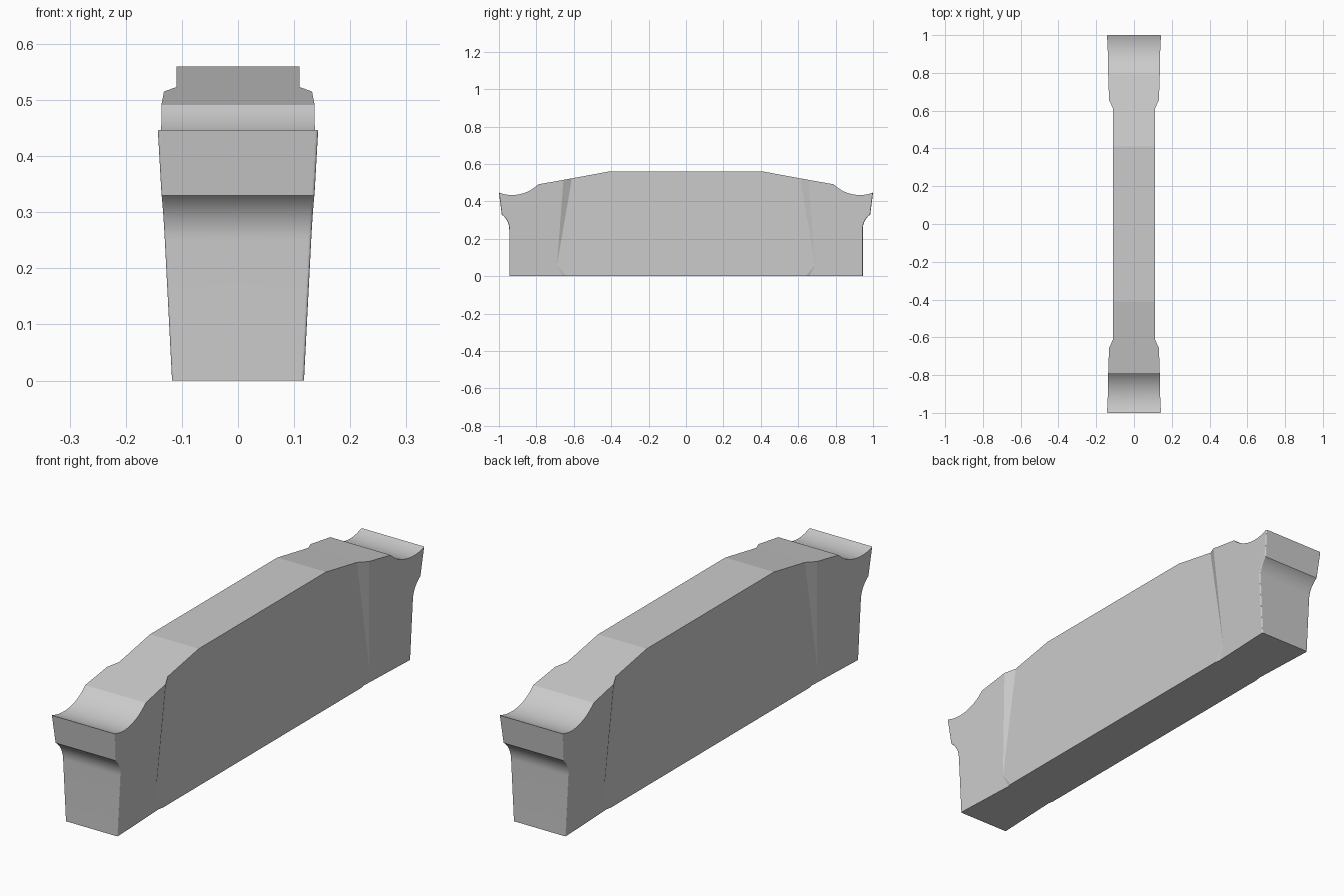
import bpy, bmesh
from math import sin, cos, asin

if "Cube" in bpy.data.objects:
    bpy.data.objects.remove(bpy.data.objects["Cube"])

BODY_W = 0.11                       # half width of the straight middle


def end_w(y, z):
    """Half width of the flared ends (planar relief in y and z)."""
    return 0.0776 + 0.0425 * y + 0.0515 * z


def arc(cy, cz, r, a0, a1, n):
    return [(cy + r * sin(a0 + (a1 - a0) * i / n), cz - r * cos(a0 + (a1 - a0) * i / n))
            for i in range(n + 1)]


bm = bmesh.new()


def body(y, z):
    return bm.verts.new((BODY_W, y, z))


def end(y, z):
    return bm.verts.new((end_w(y, z), y, z))


# One quarter: middle body outline, chip groove, front edge and clearance fillet
crown = [body(0, 0.56), body(0.41, 0.56), body(0.61, 0.523)]
tip_in = body(0.69, 0.06)
foot = [body(0.64, 0), body(0, 0)]
groove = arc(0.93, 0.634, 0.2, asin(-0.7), asin(0.35), 14)
fillet = [(1.045 - 0.1 * cos(a), 0.25 + 0.1 * sin(a))
          for a in [asin(0.8) * (1 - i / 12) for i in range(13)]]
head = [end(*p) for p in [(0.655, 0.515)] + groove + fillet + [(0.945, 0), (0.66, 0)]]

# Flank faces: middle, flared end and the two narrow step triangles
bm.faces.new(crown + [tip_in] + foot)
bm.faces.new(head + [tip_in])
bm.faces.new([crown[-1], head[0], tip_in])
bm.faces.new([tip_in, head[-1], foot[0]])

# Top, front and bottom strips running in to the centre plane
outline = crown + head + foot
centre = [bm.verts.new((0, v.co.y, v.co.z)) for v in outline]
for i in range(len(outline) - 1):
    bm.faces.new([outline[i], centre[i], centre[i + 1], outline[i + 1]])
bmesh.ops.recalc_face_normals(bm, faces=bm.faces)

# Small rounded corners down the front edges
first = len(groove)                 # cutting edge index inside head
chain = head[first:-1]
edges = [bm.edges.get((a, b)) for a, b in zip(chain, chain[1:])]
bmesh.ops.bevel(bm, geom=edges, offset=0.005, segments=4, profile=0.5,
                affect='EDGES', clamp_overlap=True)
bmesh.ops.recalc_face_normals(bm, faces=bm.faces)

mesh = bpy.data.meshes.new("cutting_insert")
bm.to_mesh(mesh)
bm.free()
insert = bpy.data.objects.new("cutting_insert", mesh)
bpy.context.collection.objects.link(insert)
bpy.context.view_layer.objects.active = insert
insert.select_set(True)
bpy.ops.object.shade_smooth_by_angle(angle=0.15)

# Mirror the quarter to both flanks and both ends
mirror = insert.modifiers.new("mirror", 'MIRROR')
mirror.use_axis = (True, True, False)
mirror.merge_threshold = 0.0005
